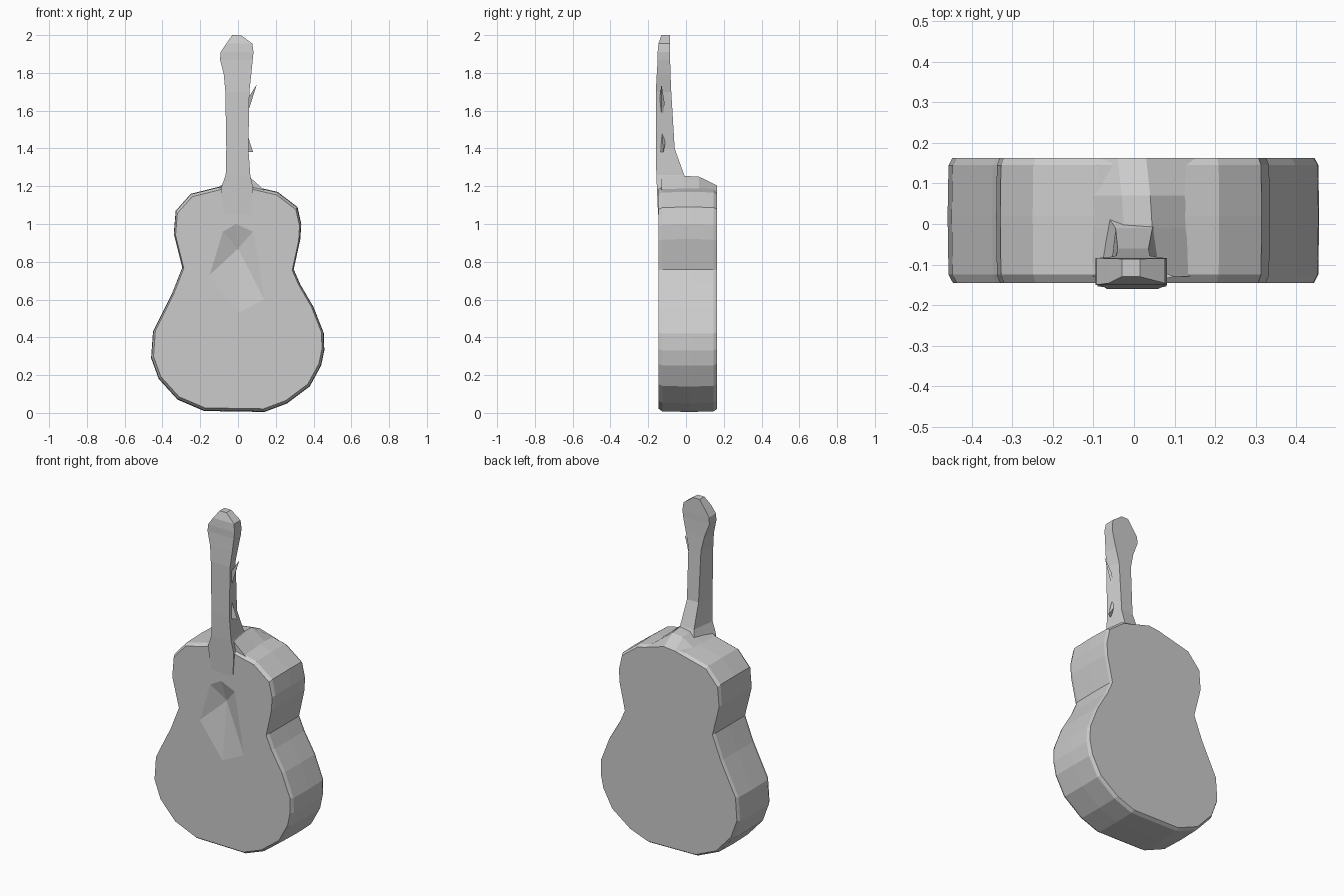
import bpy, bmesh
from mathutils import Vector

cube = bpy.data.objects.get("Cube")
if cube:
    bpy.data.objects.remove(cube, do_unlink=True)

grey = bpy.data.materials.new("plain grey")
grey.use_nodes = True
colour = (0.6, 0.6, 0.6, 1)
grey.diffuse_color = colour
grey.node_tree.nodes["Principled BSDF"].inputs["Base Color"].default_value = colour


def finish(bm, name):
    bmesh.ops.recalc_face_normals(bm, faces=bm.faces)
    mesh = bpy.data.meshes.new(name)
    bm.to_mesh(mesh)
    bm.free()
    mesh.materials.append(grey)
    obj = bpy.data.objects.new(name, mesh)
    bpy.context.collection.objects.link(obj)
    return obj


def bridge(bm, a, b):
    for i in range(len(a)):
        j = (i + 1) % len(a)
        bm.faces.new((a[i], a[j], b[j], b[i]))


def loft(name, rings):
    """Skin a list of point rings and cap both ends."""
    bm = bmesh.new()
    loops = [[bm.verts.new(p) for p in ring] for ring in rings]
    for a, b in zip(loops, loops[1:]):
        bridge(bm, a, b)
    bm.faces.new(loops[0])
    bm.faces.new(loops[-1])
    return finish(bm, name)


# Body: outline swept front to back with slightly rounded rims
right = [(0.14, 0.005), (0.26, 0.05), (0.38, 0.14), (0.44, 0.25), (0.457, 0.33),
         (0.455, 0.42), (0.40, 0.56), (0.33, 0.68), (0.295, 0.76), (0.33, 0.92),
         (0.335, 1.0), (0.315, 1.09), (0.21, 1.17), (0.08, 1.2)]
left = [(-0.09, 1.2), (-0.25, 1.16), (-0.33, 1.07), (-0.34, 0.95), (-0.295, 0.77),
        (-0.35, 0.63), (-0.45, 0.43), (-0.46, 0.29), (-0.42, 0.18), (-0.32, 0.07),
        (-0.18, 0.01)]
outline = right + left

bm = bmesh.new()
rings = []
for y, s in ((-0.145, 0.972), (-0.125, 0.995), (0.02, 1.0), (0.145, 0.995), (0.163, 0.975)):
    rings.append([bm.verts.new((x * s, y, 0.6 + (z - 0.6) * s)) for x, z in outline])
for a, b in zip(rings, rings[1:]):
    bridge(bm, a, b)
bm.faces.new(rings[-1])

# Sound hole: a shallow faceted hollow in the front
rim = [bm.verts.new((x, -0.145, z)) for x, z in
       ((-0.01, 1.0), (-0.08, 0.96), (-0.15, 0.73), (0.0, 0.53), (0.14, 0.6),
        (0.11, 0.78), (0.08, 0.96))]
deep = bm.verts.new((0.0, -0.105, 0.87))
for i in range(len(rim)):
    bm.faces.new((rim[i], rim[(i + 1) % len(rim)], deep))
edges = [e for e in bm.edges if e.is_boundary]
bmesh.ops.triangle_fill(bm, use_beauty=True, edges=edges)
finish(bm, "body")

# Neck and head: z, left x, right x, front y, back y, back narrowing
sections = [
    (1.05, -0.07, 0.07, -0.148, -0.10, 1.0),
    (1.19, -0.09, 0.08, -0.154, 0.03, 0.8),
    (1.26, -0.065, 0.065, -0.157, -0.01, 0.7),
    (1.4, -0.062, 0.055, -0.16, -0.06, 0.65),
    (1.7, -0.067, 0.06, -0.16, -0.078, 0.65),
    (1.79, -0.075, 0.07, -0.155, -0.082, 0.85),
    (1.87, -0.095, 0.078, -0.15, -0.084, 1.0),
    (1.91, -0.092, 0.082, -0.15, -0.084, 1.0),
    (1.955, -0.062, 0.076, -0.146, -0.085, 1.0),
    (2.0, -0.03, 0.015, -0.13, -0.086, 1.0),
]
loft("neck", [[(a, f, z), (b, f, z), (b * n, k, z), (a * n, k, z)]
              for z, a, b, f, k, n in sections])

# Heel: ridge running back over the top of the body
heel = [(-0.13, 0.06, 1.25), (-0.01, 0.045, 1.255), (0.07, 0.04, 1.25), (0.163, 0.03, 1.205)]
loft("heel", [[(-0.14, y, 1.17), (x - 0.07, y, z - 0.008), (x, y, z), (0.15, y, 1.17)]
              for y, x, z in heel])

# Loose slivers on the side of the neck
def sliver(name, points):
    bm = bmesh.new()
    base = [bm.verts.new(p) for p in points]
    tip = bm.verts.new(sum((Vector(p) for p in points), Vector()) / 3 + Vector((0, 0.02, 0)))
    bm.faces.new(base)
    for i in range(3):
        bm.faces.new((base[i], base[(i + 1) % 3], tip))
    finish(bm, name)


sliver("upper_sliver", [(0.03, -0.13, 1.52), (0.1, -0.13, 1.74), (0.05, -0.14, 1.66)])
sliver("lower_sliver", [(0.035, -0.13, 1.52), (0.08, -0.12, 1.38), (0.04, -0.14, 1.38)])
